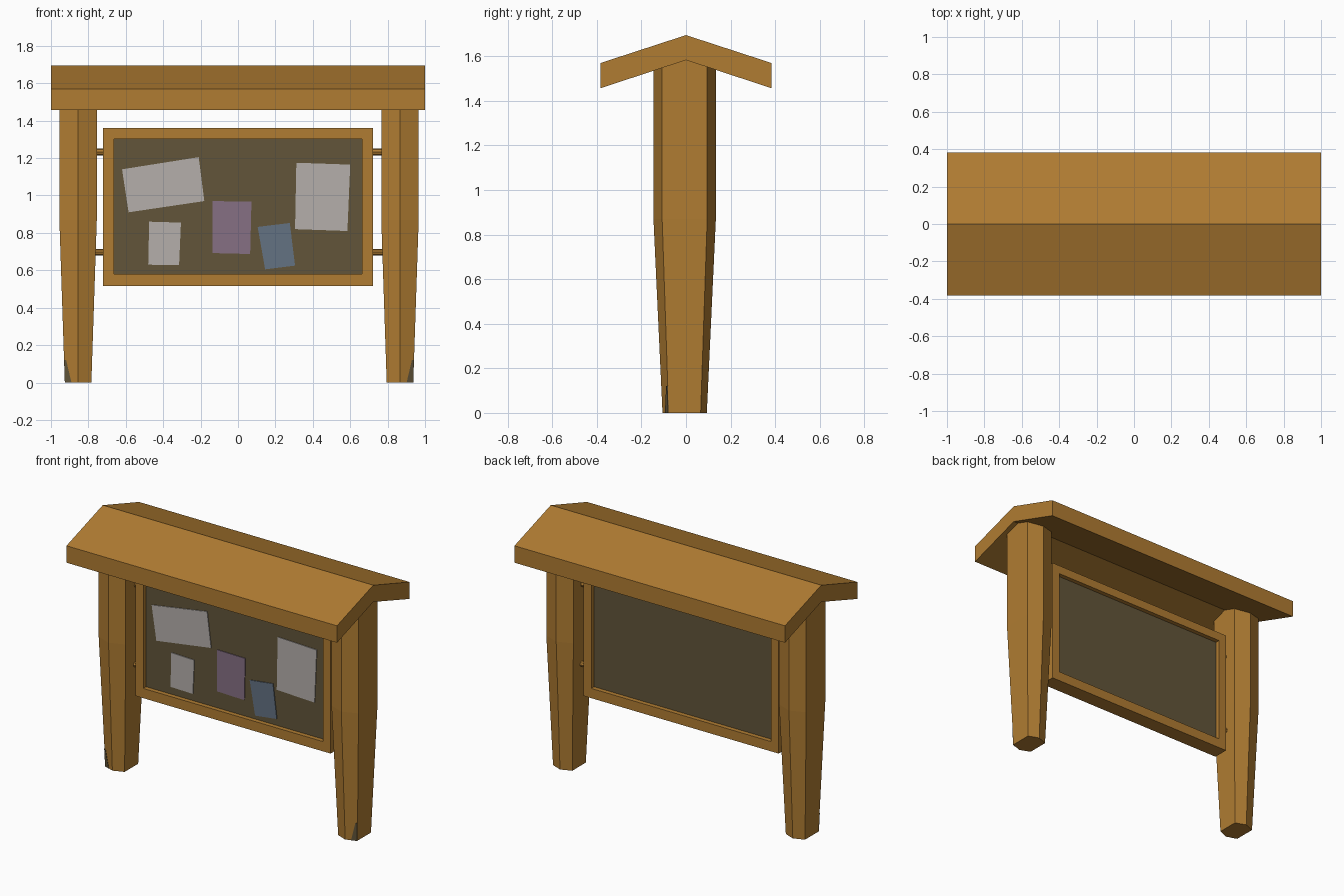
import bpy, bmesh
from math import radians
from mathutils import Vector

if "Cube" in bpy.data.objects:
    bpy.data.objects.remove(bpy.data.objects["Cube"])


def material(name, rgb):
    m = bpy.data.materials.new(name)
    m.diffuse_color = (*rgb, 1)
    m.use_nodes = True
    m.node_tree.nodes["Principled BSDF"].inputs["Base Color"].default_value = m.diffuse_color
    return m


WOOD = material("warm wood", (0.434, 0.202, 0.032))
BOARD = material("dark board", (0.122, 0.091, 0.042))
PAPER = material("grey paper", (0.46, 0.43, 0.41))
PURPLE = material("purple paper", (0.238, 0.162, 0.231))
BLUE = material("blue paper", (0.127, 0.168, 0.223))


def finish(name, bm, mat):
    bmesh.ops.recalc_face_normals(bm, faces=bm.faces)
    me = bpy.data.meshes.new(name)
    bm.to_mesh(me)
    bm.free()
    me.materials.append(mat)
    ob = bpy.data.objects.new(name, me)
    bpy.context.collection.objects.link(ob)
    return ob


def loft(name, rings, mat, cap=True):
    """Join rings of equal point count with quads, cap the ends or close the loop."""
    bm = bmesh.new()
    vs = [[bm.verts.new(p) for p in ring] for ring in rings]
    n = len(rings[0])
    pairs = list(zip(vs, vs[1:])) + ([] if cap else [(vs[-1], vs[0])])
    for a, b in pairs:
        for i in range(n):
            bm.faces.new((a[i], a[(i + 1) % n], b[(i + 1) % n], b[i]))
    if cap:
        bm.faces.new(vs[0])
        bm.faces.new(vs[-1])
    return finish(name, bm, mat)


def rect(hx, z0, z1, y):
    return [(-hx, y, z0), (hx, y, z0), (hx, y, z1), (-hx, y, z1)]


# Roof: chevron profile swept along x
profile = [(-0.383, 1.457), (-0.383, 1.57), (0, 1.695),
           (0.383, 1.57), (0.383, 1.457), (0, 1.583)]
loft("roof", [[(x, y, z) for y, z in profile] for x in (-1, 1)], WOOD)


# Posts: six-sided, tapering below the middle
def post_ring(cx, z, s):
    hexagon = [(0, -0.14), (0.1, -0.101), (0.1, 0.101),
               (0, 0.14), (-0.1, 0.101), (-0.1, -0.101)]
    return [(cx + x * s, -0.006 + y * s, z) for x, y in hexagon]


for side, cx, outer in (("left", -0.855, 5), ("right", 0.866, 1)):
    rings = [post_ring(cx, z, s) for z, s in ((0, 0.71), (0.87, 1), (1.6, 1))]
    loft(side + "_post", rings, WOOD)
    # Dark chip at the foot of the outer front facet
    low = post_ring(cx, 0, 0.71)
    high = post_ring(cx, 0.12, 0.75)
    a, b, c = Vector(low[0]), Vector(low[outer]), Vector(high[outer])
    tri = [a.lerp(b, 0.5), b, c, Vector(high[0]).lerp(c, 0.85)]
    off = Vector((0, -0.003, 0))
    loft(side + "_foot_chip", [[p - off for p in tri], [p + off for p in tri]], BOARD)

# Frame: rectangular ring around the board
loft("board_frame", [rect(0.721, 0.515, 1.36, -0.052), rect(0.721, 0.515, 1.36, 0.052),
                     rect(0.664, 0.58, 1.302, 0.052), rect(0.664, 0.58, 1.302, -0.052)],
     WOOD, cap=False)
loft("board_panel", [rect(0.68, 0.56, 1.32, -0.022), rect(0.68, 0.56, 1.32, 0.022)], BOARD)

# Pegs joining frame to posts
for side, x in (("left", -0.735), ("right", 0.745)):
    for level, z in (("lower", 0.697), ("upper", 1.232)):
        bpy.ops.mesh.primitive_cylinder_add(vertices=8, radius=0.018, depth=0.09,
                                            location=(x, 0, z), rotation=(0, radians(90), 0))
        peg = bpy.context.object
        peg.name = f"{side}_{level}_peg"
        peg.data.materials.append(WOOD)

# Notices pinned on the front of the board
notices = {
    "wide_notice": (PAPER, [(-0.62, 1.14), (-0.21, 1.205), (-0.18, 0.97), (-0.585, 0.91)]),
    "small_notice": (PAPER, [(-0.475, 0.86), (-0.305, 0.855), (-0.315, 0.627), (-0.48, 0.63)]),
    "purple_notice": (PURPLE, [(-0.135, 0.97), (0.072, 0.967), (0.065, 0.687), (-0.135, 0.692)]),
    "blue_notice": (BLUE, [(0.105, 0.832), (0.277, 0.853), (0.305, 0.625), (0.145, 0.605)]),
    "tall_notice": (PAPER, [(0.312, 1.175), (0.6, 1.165), (0.585, 0.81), (0.305, 0.82)]),
}
for name, (mat, pts) in notices.items():
    loft(name, [[(x, y, z) for x, z in pts] for y in (-0.027, -0.021)], mat)
